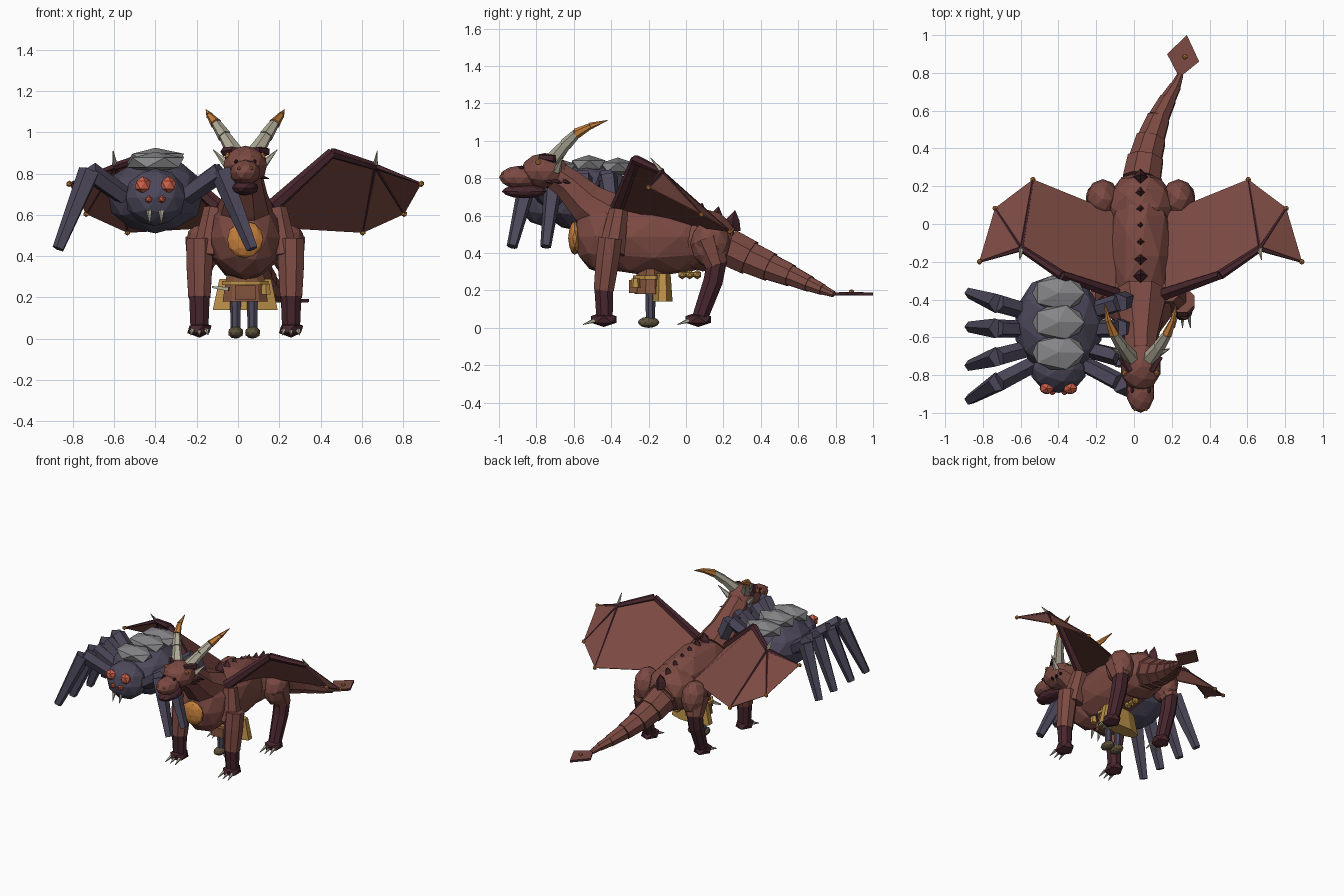
import bpy, bmesh, math
from mathutils import Vector, Matrix

cube = bpy.data.objects.get("Cube")
if cube:
    bpy.data.objects.remove(cube, do_unlink=True)


def material(name, r, g, b):
    m = bpy.data.materials.new(name)
    m.use_nodes = True
    m.diffuse_color = (r, g, b, 1)
    m.node_tree.nodes["Principled BSDF"].inputs["Base Color"].default_value = (r, g, b, 1)
    return m


HIDE = material("red brown hide", .2, .068, .055)
MAROON = material("dark maroon", .065, .02, .027)
BONE = material("bone", .43, .4, .31)
ORANGE = material("amber", .55, .21, .045)
SLATE = material("slate", .075, .066, .105)
GREY = material("stone grey", .24, .24, .25)
RED = material("eye red", .62, .12, .07)
OCHRE = material("ochre cloth", .5, .28, .065)
OLIVE = material("olive boots", .11, .085, .045)
LEATHER = material("leather", .23, .09, .045)

C = .035  # middle of the winged beast
SIDES = ((1, "left"), (-1, "right"))


def finish(name, bm, mat):
    bmesh.ops.recalc_face_normals(bm, faces=bm.faces)
    mesh = bpy.data.meshes.new(name)
    bm.to_mesh(mesh)
    bm.free()
    mesh.materials.append(mat)
    ob = bpy.data.objects.new(name, mesh)
    bpy.context.collection.objects.link(ob)
    return ob


def blob(name, loc, size, mat, detail=2):
    bm = bmesh.new()
    m = Matrix.Translation(loc) @ Matrix.Diagonal((*size, 1))
    bmesh.ops.create_icosphere(bm, subdivisions=detail, radius=1, matrix=m)
    return finish(name, bm, mat)


def box(name, loc, size, mat):
    bm = bmesh.new()
    m = Matrix.Translation(loc) @ Matrix.Diagonal((*size, 1))
    bmesh.ops.create_cube(bm, size=1, matrix=m)
    return finish(name, bm, mat)


def tube(name, pts, radii, mat, sides=8, squash=(1, 1, 1), turn=.5):
    """Faceted limb through pts, with a radius at each point."""
    bm = bmesh.new()
    pts = [Vector(p) for p in pts]
    rings = []
    for i, p in enumerate(pts):
        t = (pts[min(i + 1, len(pts) - 1)] - pts[max(i - 1, 0)]).normalized()
        ref = Vector((1, 0, 0)) if abs(t.x) < .8 else Vector((0, 0, 1))
        u = (ref - t * ref.dot(t)).normalized()
        v = t.cross(u)
        ring = []
        for k in range(sides):
            a = math.tau * (k + turn) / sides
            off = (u * math.cos(a) + v * math.sin(a)) * radii[i]
            ring.append(bm.verts.new(p + off * Vector(squash)))
        rings.append(ring)
    for a, b in zip(rings, rings[1:]):
        for k in range(sides):
            n = (k + 1) % sides
            bm.faces.new((a[k], a[n], b[n], b[k]))
    bm.faces.new(rings[0])
    bm.faces.new(rings[-1])
    return finish(name, bm, mat)


def spike(name, a, b, r, mat, sides=5):
    return tube(name, (a, b), (r, .002), mat, sides)


# Beast: torso and neck
blob("torso", (C, -.17, .485), (.185, .43, .21), HIDE)
blob("chest", (C, -.43, .49), (.175, .175, .205), HIDE)
blob("hips", (C, .09, .47), (.183, .185, .168), HIDE)
blob("chest_plate", (C, -.595, .48), (.09, .035, .09), ORANGE)
tube("neck", [(C, -.38, .57), (C, -.53, .67), (C, -.63, .77), (C, -.73, .84)],
     (.155, .115, .09, .08), HIDE)

# Head
blob("skull", (C, -.755, .84), (.11, .13, .095), HIDE)
blob("snout", (C, -.89, .805), (.075, .11, .062), HIDE)
blob("jaw", (C, -.865, .73), (.066, .12, .037), MAROON)
for s, side in SIDES:
    blob(side + "_eye", (C + s * .084, -.79, .885), (.018, .018, .018), ORANGE, 1)
    tube(side + "_brow", [(C + s * .055, -.78, .915), (C + s * .1, -.7, .905)],
         (.016, .024), MAROON, 5)
    blob(side + "_snout_bump", (C + s * .045, -.88, .858), (.011, .016, .01), MAROON, 1)
    blob(side + "_nostril", (C + s * .03, -.982, .825), (.009, .009, .009), ORANGE, 1)
    horn = [(C + s * x, y, z) for x, y, z in
            ((.05, -.71, .9), (.1, -.645, .98), (.14, -.585, 1.04), (.172, -.51, 1.08), (.19, -.42, 1.11))]
    widths = (.042, .034, .028, .018, .002)
    for i in range(4):
        tube(f"{side}_horn_{i}", horn[i:i + 2], (widths[i], widths[i + 1] * .88),
             BONE if i < 2 else ORANGE, 6)
    spike(side + "_cheek_horn", (C + s * .085, -.69, .84), (C + s * .155, -.66, .915), .022, BONE)
    for i in range(3):
        y = -.74 + i * .045
        spike(f"{side}_jaw_spike_{i}", (C + s * .075, y, .785), (C + s * .115, y + .03, .775), .013, MAROON)

# Tail: overlapping cones, each flared over the next
path = [(C, .1, .47, .12), (.04, .23, .43, .107), (.06, .34, .375, .092), (.09, .45, .325, .076),
        (.13, .56, .28, .058), (.18, .66, .235, .042), (.22, .73, .205, .029), (.245, .79, .18, .016)]
for i, (a, b) in enumerate(zip(path, path[1:])):
    tube(f"tail_segment_{i}", (a[:3], b[:3]), (a[3], b[3] * 1.1), HIDE)
bm = bmesh.new()
bm.faces.new([bm.verts.new(p) for p in
              ((.24, .775, .18), (.345, .86, .185), (.28, 1, .18), (.175, .9, .185))])
blade = finish("tail_blade", bm, HIDE)
blade.data.materials.append(MAROON)
solid = blade.modifiers.new("thickness", "SOLIDIFY")
solid.thickness, solid.offset = .016, 0
solid.material_offset_rim = 1
blob("tail_stud", (.27, .885, .193), (.016, .016, .014), ORANGE, 1)

# Row of diamond back spikes
for i in range(7):
    y = -.275 + i * .0875
    z = .628 + (.25 - y) * .23
    tube(f"back_spike_{i}", [(C, y, z - .11), (C, y, z - .05), (C, y + .012, z)],
         (.042, .036, .002), MAROON, 4, turn=0)

# Legs with clawed feet
for s, side in SIDES:
    x = C + s * .222
    tube(side + "_shoulder", [(C + s * .15, -.36, .63), (C + s * .185, -.4, .4)],
         (.055, .078), HIDE, 8)
    tube(side + "_front_leg", [(x, -.405, .48), (x, -.42, .36), (x, -.44, .2)],
         (.068, .068, .058), HIDE, 8)
    tube(side + "_front_shin", [(x, -.44, .23), (x, -.435, .03)], (.055, .046), MAROON, 8)
    blob(side + "_haunch", (C + s * .2, .13, .45), (.09, .108, .13), HIDE)
    tube(side + "_hind_leg", [(x - s * .02, .115, .47), (x, .165, .33)], (.095, .062), HIDE, 8)
    tube(side + "_hind_shin", [(x, .165, .36), (x, .145, .25), (x, .07, .04)],
         (.058, .056, .045), MAROON, 8)
    for part, y in (("front", -.44), ("hind", .065)):
        blob(f"{side}_{part}_foot", (x, y, .045), (.066, .08, .04), MAROON, 1)
        for k in (-1, 0, 1):
            spike(f"{side}_{part}_claw_{k + 2}", (x + k * .035, y - .05, .04),
                  (x + k * .042, y - .11, .018), .013, BONE)

# Wings
for s, side in SIDES:
    shoulder, elbow, wrist, tip1, tip2, tip3, root = [
        Vector((C + s * x, y, z)) for x, y, z in
        ((.13, -.37, .64), (.42, -.27, .9), (.63, -.13, .835), (.853, -.2, .75),
         (.77, .083, .605), (.57, .235, .515), (.14, .06, .54))]
    bm = bmesh.new()
    vs = [bm.verts.new(p) for p in (shoulder, elbow, wrist, tip1, tip2, tip3, root)]
    for f in ((0, 1, 2, 5, 6), (2, 4, 5), (2, 3, 4)):
        bm.faces.new([vs[i] for i in f])
    skin = finish(side + "_wing_membrane", bm, HIDE)
    m = skin.modifiers.new("thickness", "SOLIDIFY")
    m.thickness, m.offset = .006, 0
    tube(side + "_wing_upper_arm", (shoulder, elbow), (.036, .026), MAROON, 6)
    tube(side + "_wing_forearm", (elbow, wrist), (.026, .019), MAROON, 6)
    for i, tip in enumerate((tip1, tip2, tip3)):
        tube(f"{side}_wing_finger_{i}", (wrist, tip), (.015 if i == 0 else .01, .006), MAROON, 5)
        blob(f"{side}_wing_knob_{i}", tip, (.016, .016, .016), ORANGE, 1)
    spike(side + "_wing_claw", wrist, wrist + Vector((s * .01, -.06, .075)), .015, BONE)

# Spider
SX = -.4
blob("spider_abdomen", (SX, -.53, .695), (.24, .27, .185), SLATE)
blob("spider_head", (SX, -.77, .685), (.15, .125, .14), SLATE)
for i, y in enumerate((-.365, -.52, -.68)):
    blob(f"spider_back_plate_{i}", (SX, y, .875 - abs(y + .5) * .12), (.155, .105, .052), GREY, 1)
for s, side in SIDES:
    blob(f"spider_{side}_big_eye", (SX + s * .062, -.87, .745), (.042, .034, .042), RED, 1)
    blob(f"spider_{side}_small_eye", (SX + s * .032, -.888, .675), (.019, .019, .019), RED, 1)
    spike(f"spider_{side}_fang", (SX + s * .03, -.88, .62), (SX + s * .028, -.9, .56), .015, BONE)
    for i, y in enumerate((-.365, -.545, -.75, -.93)):
        hip = (SX + s * .15, -.61 + (y + .65) * .5, .69)
        knee = (SX + s * .318, -.63 + (y + .65) * .74, .81)
        tube(f"spider_{side}_upper_leg_{i}", (hip, knee), (.046, .05), SLATE, 5)
        tube(f"spider_{side}_lower_leg_{i}", (knee, (SX + s * .47, y, .435)), (.055, .03), SLATE, 5)

# Small traveller beneath the beast
Y = -.19
for s, side in SIDES:
    x = C - .005 + s * .041
    blob(f"traveller_{side}_boot", (x, Y - .01, .03), (.038, .058, .03), OLIVE)
    tube(f"traveller_{side}_leg", [(x, Y, .04), (x, Y, .21)], (.025, .028), SLATE, 7)
tube("traveller_tunic", [(C, Y, .18), (C, Y, .34)], (.115, .09), LEATHER, 10, (1, .75, 1))
tube("traveller_belt", [(C, Y, .26), (C, Y, .28)], (.118, .118), OCHRE, 10, (1, .8, 1))
tube("traveller_cape", [(C, -.125, .14), (C, -.125, .29)], (.17, .135), OCHRE, 8, (1, .34, 1))
tube("traveller_pouch", [(C + .1, -.27, .215), (C + .1, -.27, .265)], (.026, .022), OCHRE, 6)
box("traveller_satchel", (C, -.28, .222), (.1, .05, .07), LEATHER)
tube("traveller_knife", [(C - .16, -.24, .25), (C - .08, -.26, .24)], (.006, .014), BONE, 4)
for i in range(3):
    blob(f"belly_stud_{i}", (C, -.02 + i * .04, .285), (.03, .025, .025), OCHRE, 1)
